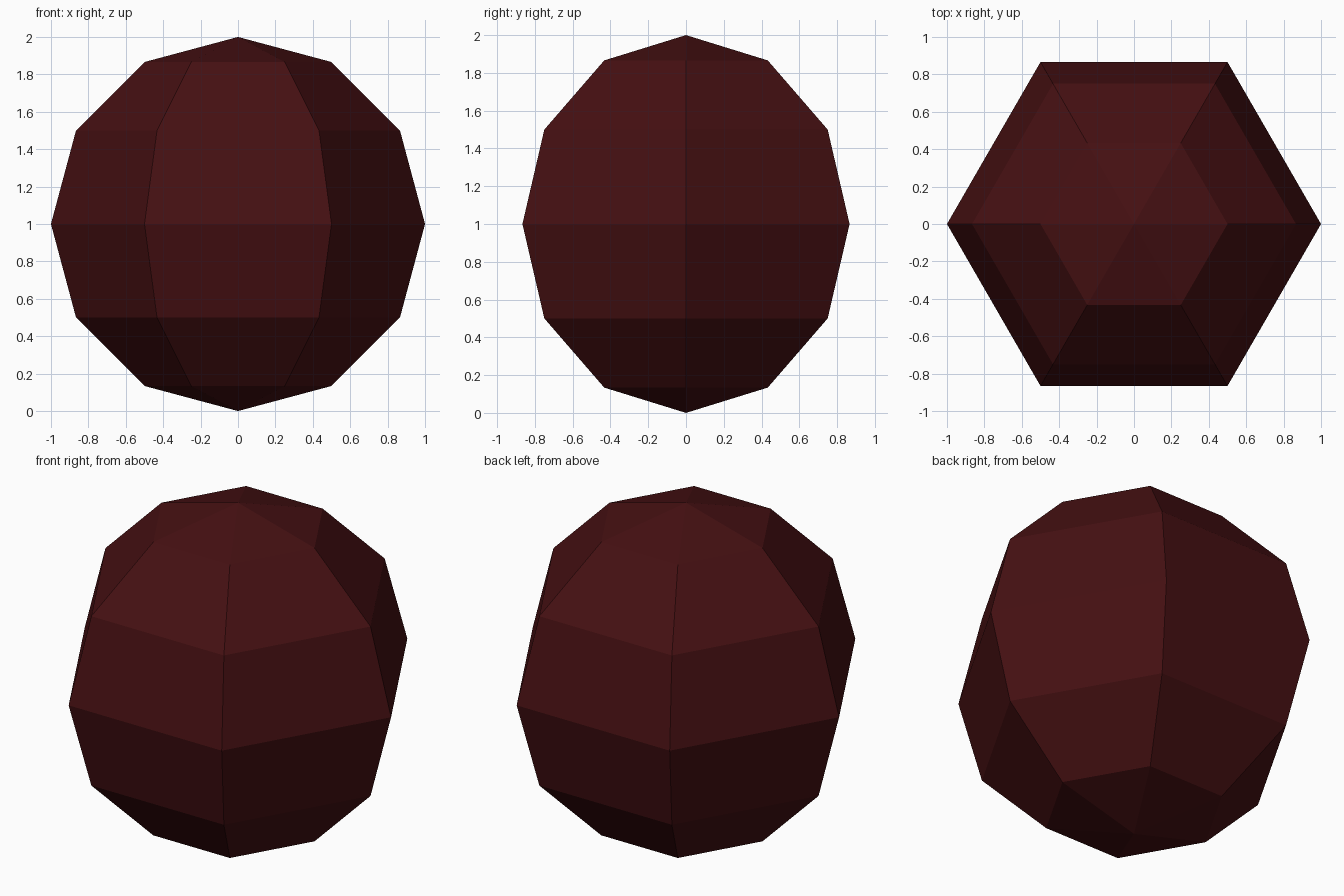
import bpy, bmesh, math

if "Cube" in bpy.data.objects:
    bpy.data.objects.remove(bpy.data.objects["Cube"])

SIDES, RINGS, RADIUS = 6, 6, 1.0

# Dark red stone colour
mat = bpy.data.materials.new("dark red")
mat.diffuse_color = (0.06, 0.005, 0.006, 1.0)
mat.use_nodes = True
mat.node_tree.nodes["Principled BSDF"].inputs["Base Color"].default_value = mat.diffuse_color

# Low-poly ball: half-circle profile in the xz plane, spun around z
bm = bmesh.new()
profile = []
for i in range(RINGS + 1):
    a = math.pi * i / RINGS
    profile.append(bm.verts.new((RADIUS * math.sin(a), 0, RADIUS - RADIUS * math.cos(a))))
edges = [bm.edges.new(pair) for pair in zip(profile, profile[1:])]
bmesh.ops.spin(bm, geom=profile + edges, cent=(0, 0, 0), axis=(0, 0, 1),
               angle=math.tau, steps=SIDES, use_duplicate=False)
bmesh.ops.remove_doubles(bm, verts=bm.verts, dist=1e-4)
bmesh.ops.recalc_face_normals(bm, faces=bm.faces)
for f in bm.faces:
    f.smooth = False

mesh = bpy.data.meshes.new("faceted_ball")
bm.to_mesh(mesh)
bm.free()
mesh.materials.append(mat)
ball = bpy.data.objects.new("faceted_ball", mesh)
bpy.context.collection.objects.link(ball)
